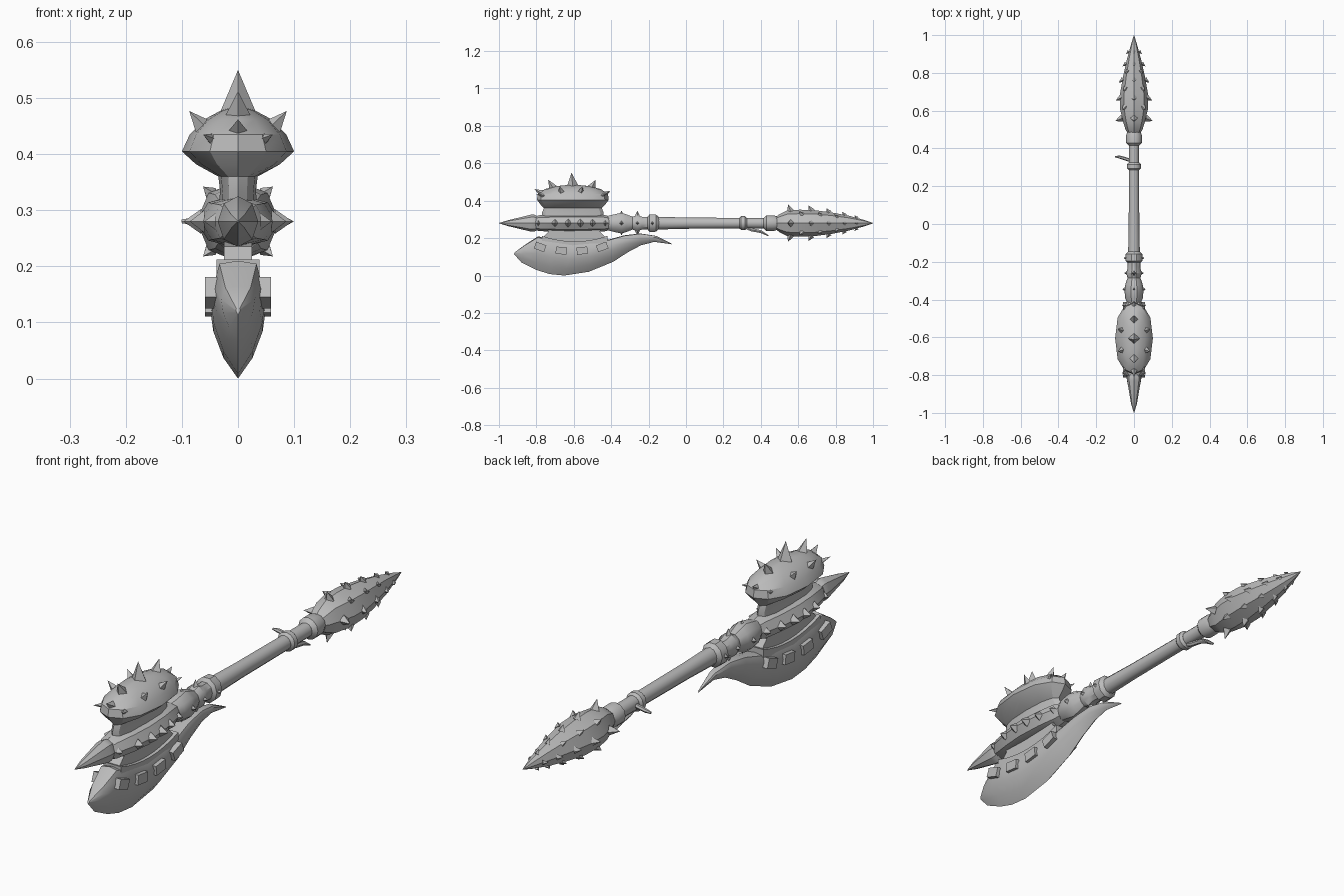
import bpy, bmesh, math
from mathutils import Vector, Matrix

if "Cube" in bpy.data.objects:
    bpy.data.objects.remove(bpy.data.objects["Cube"])

AXIS_Z = 0.28     # height of the shaft axis
HEAD_Y = -0.605   # centre of the axe and mace heads

grey = bpy.data.materials.new("grey metal")
grey.diffuse_color = (0.5, 0.5, 0.5, 1)
grey.use_nodes = True
grey.node_tree.nodes["Principled BSDF"].inputs["Base Color"].default_value = grey.diffuse_color


def finish(name, bm, angle=35):
    bmesh.ops.remove_doubles(bm, verts=bm.verts, dist=0.0002)
    bmesh.ops.recalc_face_normals(bm, faces=bm.faces)
    me = bpy.data.meshes.new(name)
    bm.to_mesh(me)
    bm.free()
    ob = bpy.data.objects.new(name, me)
    bpy.context.collection.objects.link(ob)
    me.materials.append(grey)
    bpy.ops.object.select_all(action='DESELECT')
    ob.select_set(True)
    bpy.context.view_layer.objects.active = ob
    bpy.ops.object.shade_smooth_by_angle(angle=math.radians(angle))
    return ob


def loft(name, rings, angle=35):
    """Skin a list of closed rings and cap both ends."""
    bm = bmesh.new()
    rows = [[bm.verts.new(p) for p in ring] for ring in rings]
    n = len(rows[0])
    for a, b in zip(rows, rows[1:]):
        for i in range(n):
            j = (i + 1) % n
            bm.faces.new((a[i], a[j], b[j], b[i]))
    bm.faces.new(rows[0])
    bm.faces.new(rows[-1])
    return finish(name, bm, angle)


def turned(name, profile, sides=8, angle=35):
    """Profile entries are (y, half width, half height) about the shaft axis."""
    rings = []
    for y, rx, rz in profile:
        rings.append([(rx * math.cos(2 * math.pi * i / sides), y,
                       AXIS_Z + rz * math.sin(2 * math.pi * i / sides)) for i in range(sides)])
    return loft(name, rings, angle)


def spikes(name, items, sides=4):
    """Each item is (base centre, tip, base radius)."""
    bm = bmesh.new()
    for base, tip, r in items:
        base, tip = Vector(base), Vector(tip)
        d = tip - base
        m = Matrix.Translation((base + tip) / 2) @ d.to_track_quat('Z', 'Y').to_matrix().to_4x4()
        bmesh.ops.create_cone(bm, cap_ends=True, segments=sides, radius1=r, radius2=0,
                              depth=d.length, matrix=m)
    finish(name, bm, 20)


def plate(name, outline, half):
    """Extrude a (y, z) outline to both sides of x = 0."""
    loft(name, [[(x, y, z) for y, z in outline] for x in (-half, half)])


# Handle with its rings
turned("handle", [(-0.42, .03, .03), (-0.15, .031, .034), (0, .028, .03), (0.30, .027, .028), (0.5, .027, .028)], 12)
turned("handle_ring_small", [(.285, .028, .028), (.295, .037, .037), (.315, .037, .037), (.325, .028, .028)], 12)
turned("handle_ring_large", [(.415, .028, .028), (.43, .042, .042), (.47, .042, .042), (.495, .032, .032)], 12)

# Stepped collar behind the heads
turned("collar", [(-.42, .035, .04), (-.39, .048, .048), (-.345, .05, .058), (-.32, .046, .05), (-.285, .034, .036),
                  (-.26, .042, .046), (-.235, .034, .036), (-.205, .034, .036), (-.195, .046, .05),
                  (-.16, .044, .048), (-.145, .031, .033)], 10)

# Swollen sleeve through the heads, and the front spike
turned("sleeve", [(-.81, .03, .03), (-.79, .046, .042), (-.70, .066, .046), (-.62, .075, .048),
                  (-.52, .066, .046), (-.44, .05, .045), (-.40, .035, .035)], 8)
turned("front_spike", [(-1, .001, .001), (-.95, .016, .016), (-.83, .036, .045), (-.81, .036, .045), (-.77, .025, .025)], 8)

# Pommel
turned("pommel", [(.475, .03, .03), (.50, .045, .048), (.54, .058, .068), (.61, .074, .072), (.69, .074, .069),
                  (.78, .058, .057), (.87, .038, .04), (.95, .016, .018), (1, .001, .001)], 8)
items = []
for k in range(8):
    a = k * math.pi / 4
    # upright rows start nearest the handle, the diagonal ones sit between
    if k % 2 == 0:
        rows = [(.56, .062, .10, .02), (.67, .066, .095, .018), (.765, .056, .08, .016),
                (.85, .04, .06, .013), (.915, .026, .042, .01)]
    else:
        rows = [(.62, .066, .088, .016), (.72, .06, .08, .015), (.81, .046, .064, .012)]
    for y, r0, r1, w in rows:
        c, s = math.cos(a), math.sin(a)
        items.append(((r0 * c, y, AXIS_Z + r0 * s), (r1 * c, y - .015, AXIS_Z + r1 * s), w))
spikes("pommel_spikes", items)

# Studs on sleeve and collar
items = []
for s in (-1, 1):
    for y, r0, r1, w in [(-.79, .04, .06, .015), (-.70, .06, .086, .02), (-.63, .066, .097, .022), (-.565, .064, .095, .022),
                         (-.50, .056, .082, .02), (-.43, .044, .065, .016), (-.345, .044, .062, .014),
                         (-.26, .036, .052, .011), (-.18, .04, .055, .011)]:
        items.append(((s * r0, y, AXIS_Z), (s * r1, y, AXIS_Z), w))
    for y in (-.345, -.26):
        items.append(((0, y, AXIS_Z + s * .04), (0, y, AXIS_Z + s * .067), .013))
spikes("sleeve_studs", items)

# Mace head: faceted oval sections, narrow at the neck
rings = []
for z, rx, ry in [(.29, .035, .16), (.335, .032, .165), (.36, .035, .155), (.382, .075, .175), (.405, .1, .192),
                  (.435, .086, .188), (.462, .06, .15), (.478, .03, .09), (.484, .008, .03)]:
    ring = []
    for i in range(12):
        c, s = math.cos(i * math.pi / 6), math.sin(i * math.pi / 6)
        ring.append((rx * c, HEAD_Y + ry * math.copysign(abs(s) ** .8, s), z))
    rings.append(ring)
loft("mace_head", rings, 25)

# Mace spikes: a row along the crest and a row down each side
items = [((0, -.745, .425), (0, -.81, .462), .03), ((0, -.70, .45), (0, -.737, .512), .032),
         ((0, HEAD_Y, .465), (0, -.612, .55), .036),
         ((0, -.515, .45), (0, -.483, .512), .032), ((0, -.465, .42), (0, -.405, .452), .03)]
for s in (-1, 1):
    items += [((s * .035, -.735, .42), (s * .062, -.80, .435), .018),
              ((s * .055, -.665, .44), (s * .087, -.675, .477), .022),
              ((s * .055, -.565, .44), (s * .087, -.555, .477), .022),
              ((s * .035, -.475, .42), (s * .06, -.425, .435), .018)]
spikes("mace_spikes", items)

# Axe blade: stations of (inner edge, outer edge, half thickness)
stations = [((-.915, .125), (-.92, .115), .004), ((-.86, .165), (-.88, .07), .03), ((-.79, .21), (-.80, .03), .044),
            ((-.72, .188), (-.73, .008), .049), ((-.605, .168), (-.65, .0), .05), ((-.50, .18), (-.52, .02), .049),
            ((-.41, .193), (-.39, .073), .04), ((-.33, .215), (-.31, .125), .031), ((-.245, .225), (-.24, .162), .024),
            ((-.16, .212), (-.17, .18), .014), ((-.08, .173), (-.075, .167), .003)]
section = [(0, 0), (.75, .03), (1, .25), (.88, .5), (.52, .78), (0, 1),
           (-.52, .78), (-.88, .5), (-1, .25), (-.75, .03)]
rings = []
for inner, outer, t in stations:
    a, b = Vector(inner), Vector(outer)
    ring = []
    for w, f in section:
        p = a.lerp(b, f)
        ring.append((w * t, p.x, p.y))
    rings.append(ring)
loft("axe_blade", rings, 35)

# Neck joining blade and shaft, with a thicker curved band
plate("axe_neck", [(-.75, .27), (-.735, .235), (-.765, .205), (-.74, .17), (-.605, .14), (-.47, .17), (-.425, .2),
                   (-.46, .235), (-.44, .27)], .025)
arc = [(-.77 + .35 * i / 8, 1 - ((i - 4) / 4) ** 2) for i in range(9)]
plate("axe_band", [(y, .212 - .03 * k) for y, k in arc] + [(y, .182 - .03 * k) for y, k in reversed(arc)], .038)

# Raised blocks on both blade faces
bm = bmesh.new()
for s in (-1, 1):
    for y, z, tilt in [(-.78, .153, -.35), (-.667, .133, -.12), (-.555, .133, .12), (-.448, .153, .35)]:
        m = (Matrix.Translation((s * .046, y, z)) @ Matrix.Rotation(tilt, 4, 'X')
             @ Matrix.Diagonal((.026, .058, .038, 1)))
        bmesh.ops.create_cube(bm, size=1, matrix=m)
finish("blade_blocks", bm)


# Two small curved hooks by the rear ring
def hook(name, path, radii):
    pts = [Vector(p) for p in path]
    rings = []
    for i, p in enumerate(pts):
        d = pts[min(i + 1, len(pts) - 1)] - pts[max(i - 1, 0)]
        q = d.to_track_quat('Z', 'Y')
        rings.append([p + q @ Vector((radii[i] * math.cos(k * math.pi / 3),
                                      radii[i] * math.sin(k * math.pi / 3), 0)) for k in range(6)])
    loft(name, rings, 50)


hook("side_hook", [(-.015, .335, .28), (-.045, .345, .281), (-.075, .354, .281), (-.1, .357, .28)], [.009, .009, .008, .004])
hook("lower_hook", [(0, .31, .262), (0, .35, .245), (0, .40, .235), (0, .44, .213)], [.01, .01, .009, .003])
